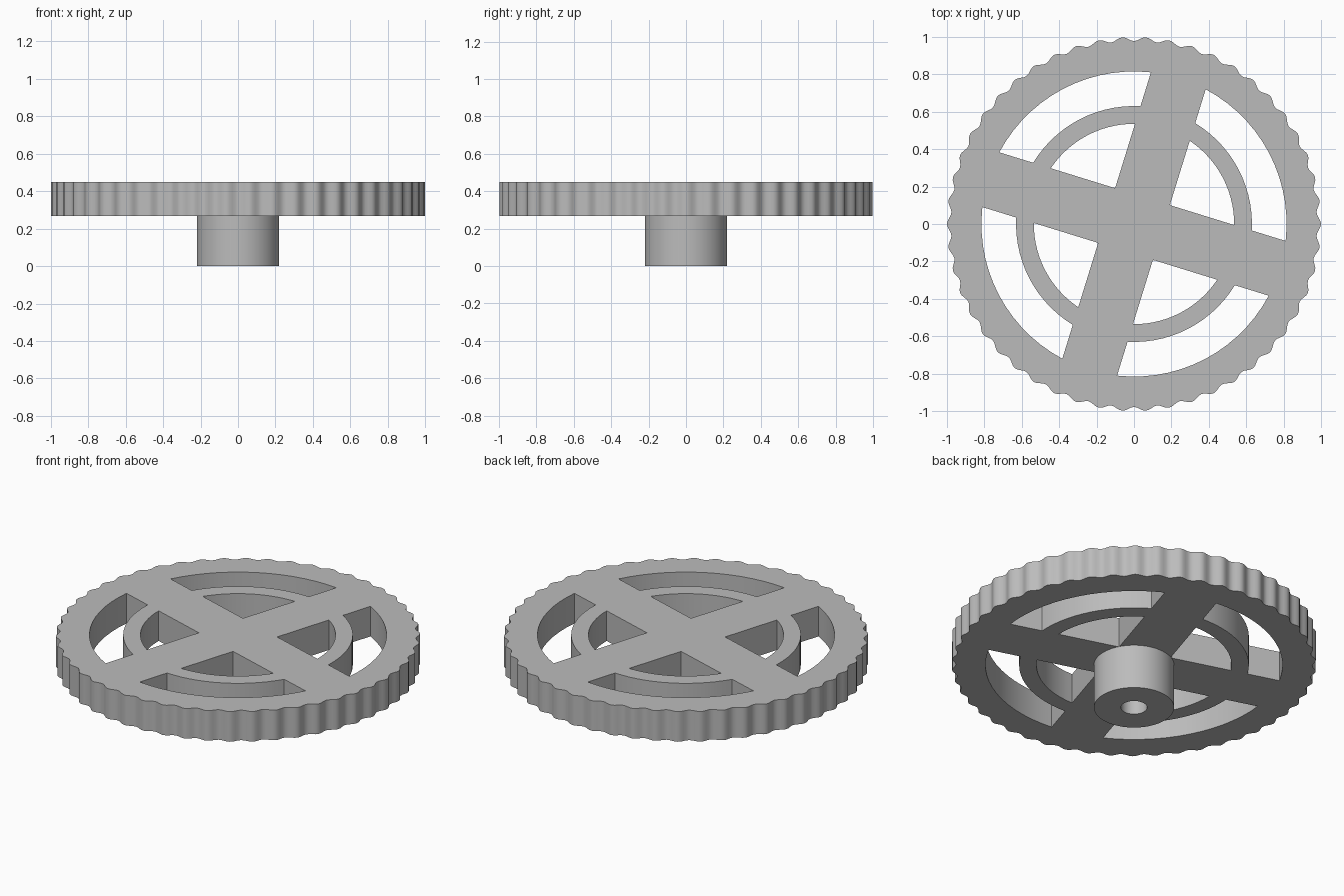
import bpy
import math
from math import cos, sin, asin, pi, radians

cube = bpy.data.objects.get("Cube")
if cube:
    bpy.data.objects.remove(cube, do_unlink=True)

grey = bpy.data.materials.new("plain_grey")
grey.use_nodes = True
grey.diffuse_color = (0.5, 0.5, 0.5, 1)
grey.node_tree.nodes["Principled BSDF"].inputs["Base Color"].default_value = (0.5, 0.5, 0.5, 1)

TILT = radians(-17.2)      # turn of the spoke cross
HALF = 0.153               # half spoke width
TEETH = 50
PLATE_BOTTOM, PLATE_TOP = 0.268, 0.45


def arc(radius, start, end, steps):
    return [(radius * cos(start + (end - start) * i / steps),
             radius * sin(start + (end - start) * i / steps)) for i in range(steps + 1)]


def circle(radius, steps=64):
    return arc(radius, 0, 2 * pi, steps)[:-1]


def turned(points, angle):
    return [(x * cos(angle) - y * sin(angle), x * sin(angle) + y * cos(angle)) for x, y in points]


def spoke_arc(radius, steps=14):
    """Arc running from one spoke edge to the next."""
    a = asin(HALF / radius)
    return arc(radius, a, pi / 2 - a, steps)


def extruded(name, loops, bottom, top):
    """Solid from an outline and its holes."""
    curve = bpy.data.curves.new(name, "CURVE")
    curve.dimensions = "2D"
    curve.fill_mode = "BOTH"
    curve.extrude = (top - bottom) / 2
    for loop in loops:
        spline = curve.splines.new("POLY")
        spline.points.add(len(loop) - 1)
        for point, (x, y) in zip(spline.points, loop):
            point.co = (x, y, 0, 1)
        spline.use_cyclic_u = True
    obj = bpy.data.objects.new(name, curve)
    bpy.context.collection.objects.link(obj)
    obj.location.z = (bottom + top) / 2
    bpy.ops.object.select_all(action="DESELECT")
    obj.select_set(True)
    bpy.context.view_layer.objects.active = obj
    bpy.ops.object.convert(target="MESH")
    obj = bpy.context.object
    bpy.ops.object.mode_set(mode="EDIT")
    bpy.ops.mesh.select_all(action="SELECT")
    bpy.ops.mesh.remove_doubles(threshold=0.0001)
    bpy.ops.mesh.normals_make_consistent(inside=False)
    bpy.ops.object.mode_set(mode="OBJECT")
    obj.data.materials.clear()
    obj.data.materials.append(grey)
    bpy.ops.object.shade_smooth_by_angle(angle=radians(35))
    return obj


# Wheel plate: scalloped rim with an inner and an outer window in each quarter
rim = []
for i in range(TEETH * 8):
    a = 2 * pi * i / (TEETH * 8)
    r = 0.988 + 0.011 * cos(TEETH * a)
    rim.append((r * cos(a), r * sin(a)))
windows = []
for quarter in range(4):
    angle = TILT + quarter * pi / 2
    windows.append(turned([(HALF, HALF)] + spoke_arc(0.535), angle))
    windows.append(turned(spoke_arc(0.63) + spoke_arc(0.815)[::-1], angle))
extruded("wheel_plate", [rim] + windows, PLATE_BOTTOM, PLATE_TOP)

# Hub below the plate with a blind shaft hole
extruded("hub", [circle(0.22), circle(0.072, 32)], 0, PLATE_BOTTOM + 0.005)
